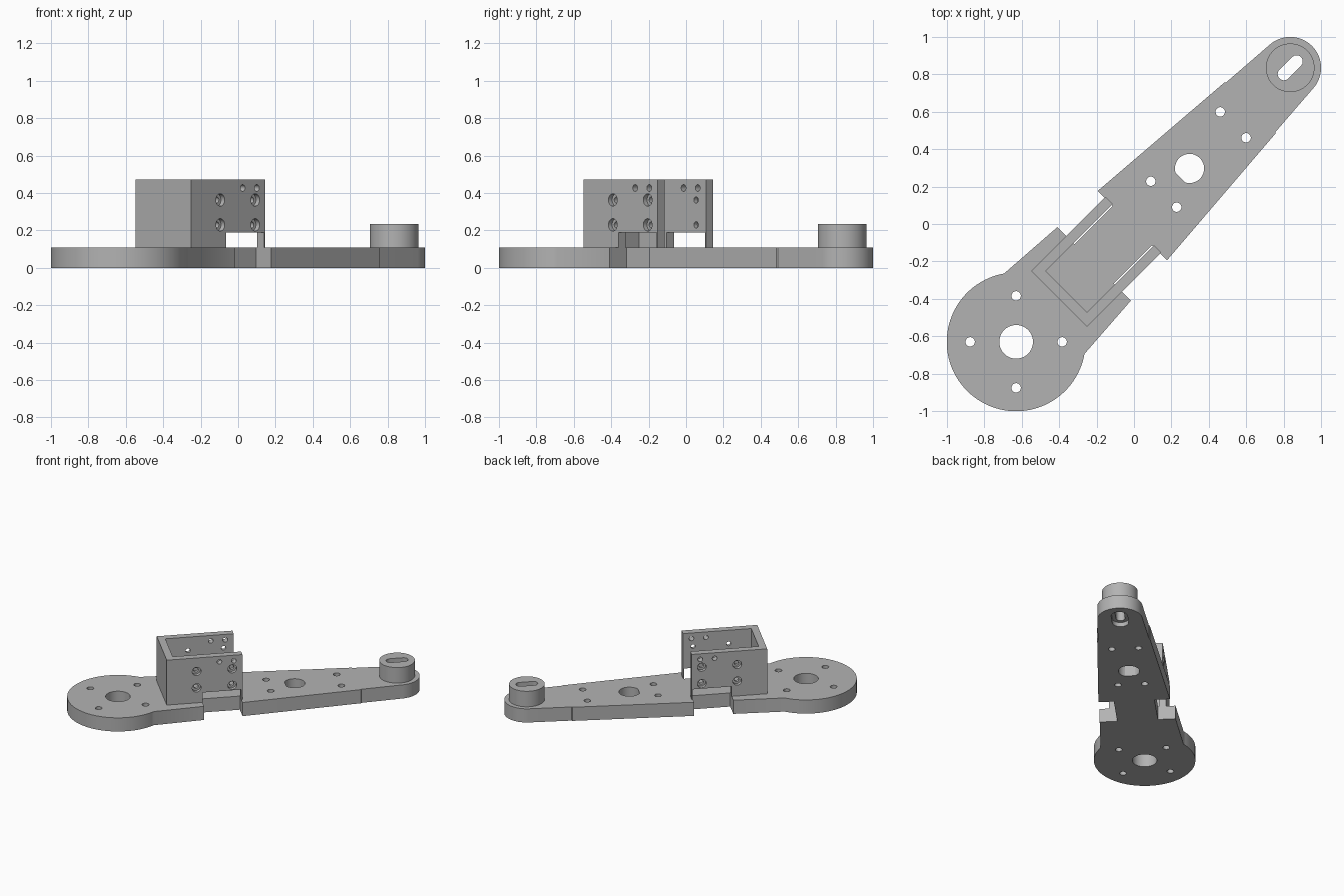
import bpy
import bmesh
from math import pi, cos, sin, radians
from mathutils import Matrix, Vector

cube = bpy.data.objects.get("Cube")
if cube:
    bpy.data.objects.remove(cube, do_unlink=True)

# Parts are laid out along X, then turned onto the diagonal
TURN = Matrix.Rotation(pi / 4, 4, 'Z')
TOP = 0.11                  # plate thickness
HUB, TIP = -0.891, 1.181    # centres of the two rounded ends
OUT, INN = 0.21, 0.156      # bracket half widths

grey = bpy.data.materials.new("plain grey")
grey.use_nodes = True
grey.diffuse_color = (0.45, 0.45, 0.45, 1)
grey.node_tree.nodes["Principled BSDF"].inputs["Base Color"].default_value = (0.45, 0.45, 0.45, 1)


def prism(name, outline, z0, z1):
    """Extrude a flat outline from z0 to z1."""
    bm = bmesh.new()
    face = bm.faces.new([bm.verts.new((x, y, z0)) for x, y in outline])
    new = bmesh.ops.extrude_face_region(bm, geom=[face])["geom"]
    bmesh.ops.translate(bm, verts=[v for v in new if isinstance(v, bmesh.types.BMVert)],
                        vec=(0, 0, z1 - z0))
    return finish(name, bm)


def finish(name, bm):
    bmesh.ops.recalc_face_normals(bm, faces=bm.faces)
    bm.transform(TURN)
    mesh = bpy.data.meshes.new(name)
    bm.to_mesh(mesh)
    bm.free()
    mesh.materials.append(grey)
    ob = bpy.data.objects.new(name, mesh)
    bpy.context.collection.objects.link(ob)
    return ob


def arc(cx, cy, r, a0, a1, n=48):
    angles = [radians(a0 + (a1 - a0) * i / n) for i in range(n + 1)]
    return [(cx + r * cos(a), cy + r * sin(a)) for a in angles]


def circle(cx, cy, r, n=40):
    return arc(cx, cy, r, 0, 360, n)[:-1]


def slot(cx, half, r):
    return arc(cx + half, 0, r, -90, 90, 16) + arc(cx - half, 0, r, 90, 270, 16)


def rect(x0, x1, y0, y1):
    return [(x0, y0), (x1, y0), (x1, y1), (x0, y1)]


def cross_pin(x, z, r, y0, y1):
    """Cylinder lying across the arm, for holes in the bracket walls."""
    bm = bmesh.new()
    place = Matrix.Translation(Vector((x, (y0 + y1) / 2, z))) @ Matrix.Rotation(pi / 2, 4, 'X')
    bmesh.ops.create_cone(bm, cap_ends=True, segments=32, radius1=r, radius2=r,
                          depth=abs(y1 - y0), matrix=place)
    return finish("hole_cutter", bm)


def cut(ob, cutters):
    """Subtract the cutters, then remove them."""
    for c in cutters:
        c.hide_render = True
        mod = ob.modifiers.new("cut", 'BOOLEAN')
        mod.operation, mod.solver, mod.object = 'DIFFERENCE', 'EXACT', c
    graph = bpy.context.evaluated_depsgraph_get()
    mesh = bpy.data.meshes.new_from_object(ob.evaluated_get(graph))
    ob.modifiers.clear()
    ob.data = mesh
    for c in cutters:
        bpy.data.objects.remove(c, do_unlink=True)


def drill(outline, z0=-0.1, z1=0.6):
    return prism("cutter", outline, z0, z1)


# Arm plate: large round hub, tapered arm with a small step, round tip
side = [(-0.302, 0.278), (-0.01, 0.262), (0.878, 0.193), (0.884, 0.187)]
plate = prism("arm_plate",
              arc(HUB, 0, 0.371, 55, 305, 72)
              + [(x, -y) for x, y in side]
              + arc(TIP, 0, 0.165, -85, 85)
              + side[::-1], 0, TOP)

cutters = [drill(circle(HUB, 0, 0.09))]
for k in range(4):
    a = pi / 4 + k * pi / 2
    cutters.append(drill(circle(HUB + 0.246 * cos(a), 0.246 * sin(a), 0.025)))
for x in (0.225, 0.75):
    for s in (-1, 1):
        cutters.append(drill(circle(x, s * 0.098, 0.025)))
# D-shaped hole and tip slot with a wider recess underneath
cutters.append(drill(arc(0.42, 0, 0.078, -152, 152)))
cutters.append(drill(slot(TIP, 0.048, 0.033)))
cutters.append(drill(slot(TIP, 0.048, 0.06), -0.1, 0.035))
# Side notches
for s in (-1, 1):
    cutters.append(drill(rect(-0.302, -0.013, *sorted((s * 0.149, s * 0.4)))))
cut(plate, cutters)

# Tip boss
boss = prism("tip_boss", circle(TIP, 0, 0.13, 64), TOP - 0.01, 0.235)
cut(boss, [drill(slot(TIP, 0.048, 0.033))])

# Open-ended bracket: three walls around a pocket
bracket = prism("bracket",
                [(-0.005, OUT), (-0.566, OUT), (-0.566, -OUT), (-0.005, -OUT),
                 (-0.005, -INN), (-0.512, -INN), (-0.512, INN), (-0.005, INN)],
                TOP - 0.005, 0.472)
cutters = [drill(rect(-0.302, -0.013, -0.4, 0.4), -0.1, 0.19)]
for x in (-0.175, -0.068):
    cutters.append(cross_pin(x, 0.427, 0.018, -0.4, 0.4))
for x in (-0.344, -0.08):
    for z in (0.23, 0.363):
        cutters.append(cross_pin(x, z, 0.017, -0.4, 0.4))
        for s in (-1, 1):   # screw head counterbores
            cutters.append(cross_pin(x, z, 0.033, s * 0.182, s * 0.3))
cut(bracket, cutters)

# Smooth the round walls, keep the edges crisp
bpy.ops.object.select_all(action='DESELECT')
for ob in (plate, boss, bracket):
    ob.select_set(True)
bpy.context.view_layer.objects.active = plate
bpy.ops.object.shade_smooth_by_angle(angle=radians(30))
